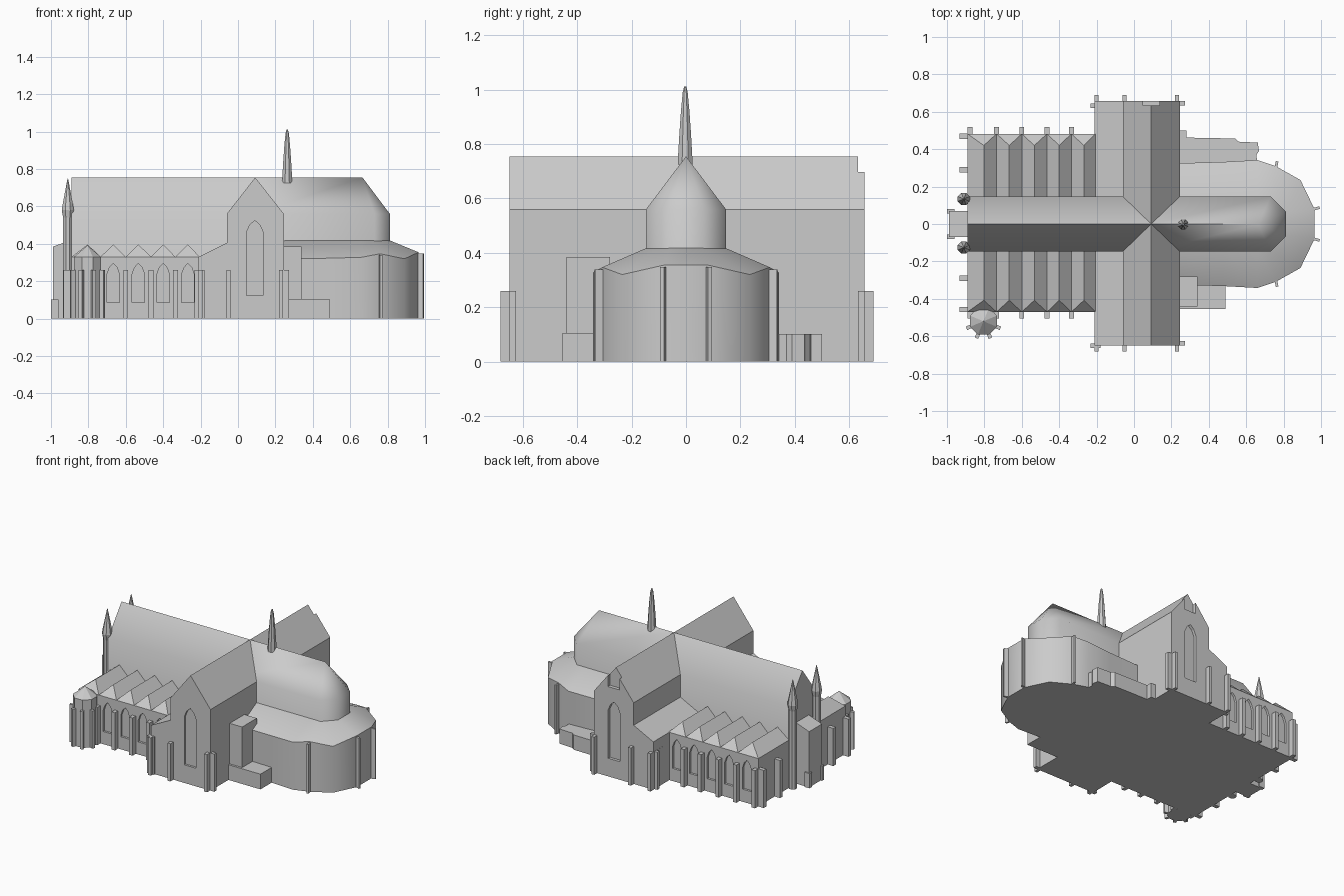
import bpy, bmesh, math
from mathutils import Vector

if "Cube" in bpy.data.objects:
    bpy.data.objects.remove(bpy.data.objects["Cube"])


def make(name, verts, faces, smooth=None):
    me = bpy.data.meshes.new(name)
    me.from_pydata([tuple(v) for v in verts], [], faces)
    bm = bmesh.new()
    bm.from_mesh(me)
    bmesh.ops.recalc_face_normals(bm, faces=bm.faces)
    bm.to_mesh(me)
    bm.free()
    ob = bpy.data.objects.new(name, me)
    bpy.context.collection.objects.link(ob)
    if smooth:
        bpy.ops.object.select_all(action='DESELECT')
        ob.select_set(True)
        bpy.context.view_layer.objects.active = ob
        bpy.ops.object.shade_smooth_by_angle(angle=math.radians(smooth))
    return ob


def loft(name, rings, smooth=None):
    """Closed rings of equal length, capped at both ends."""
    n = len(rings[0])
    verts = [v for r in rings for v in r]
    faces = [(k * n + i, k * n + (i + 1) % n, (k + 1) * n + (i + 1) % n, (k + 1) * n + i)
             for k in range(len(rings) - 1) for i in range(n)]
    faces += [tuple(range(n)), tuple(range(len(verts) - n, len(verts)))]
    return make(name, verts, faces, smooth)


def prism(name, poly, axis, a, b, smooth=None):
    place = {'X': lambda p, t: (t, p[0], p[1]),
             'Y': lambda p, t: (p[0], t, p[1]),
             'Z': lambda p, t: (p[0], p[1], t)}[axis]
    return loft(name, [[place(p, t) for p in poly] for t in (a, b)], smooth)


def box(name, x0, x1, y0, y1, z1, z0=0):
    return prism(name, [(x0, y0), (x1, y0), (x1, y1), (x0, y1)], 'Z', z0, z1)


def turned(name, x, y, profile, n=8, smooth=None):
    rings = [[(x + r * math.cos(2 * math.pi * (i + .5) / n),
               y + r * math.sin(2 * math.pi * (i + .5) / n), z) for i in range(n)]
             for r, z in profile]
    return loft(name, rings, smooth)


def cut(ob, cutter):
    cutter.hide_render = True
    mod = ob.modifiers.new("cut", 'BOOLEAN')
    mod.operation, mod.object, mod.solver = 'DIFFERENCE', cutter, 'EXACT'
    bpy.context.view_layer.objects.active = ob
    bpy.ops.object.modifier_apply(modifier=mod.name)
    bpy.data.objects.remove(cutter)


def lancet(ob, x, w, z0, z1, top, ya, yb):
    """Pointed window recess."""
    poly = [(x - w, z0), (x + w, z0), (x + w, z1), (x + w * .6, (z1 + top) / 2 + .008),
            (x, top), (x - w * .6, (z1 + top) / 2 + .008), (x - w, z1)]
    cut(ob, prism("window_cutter", poly, 'Y', ya, yb))


EAVE, RIDGE, W = 0.56, 0.755, 0.147

# nave
prism("nave", [(-W, 0), (W, 0), (W, EAVE), (0, RIDGE), (-W, EAVE)], 'X', -0.89, 0.09, 50)

# transept with its low western aisle
transept = prism("transept", [(-0.06, 0), (0.245, 0), (0.245, EAVE), (0.092, RIDGE), (-0.06, EAVE)],
                 'Y', -0.65, 0.657)
lancet(transept, 0.09, 0.045, 0.125, 0.46, 0.525, -0.7, -0.635)
lancet(transept, 0.09, 0.045, 0.125, 0.46, 0.525, 0.637, 0.7)
cut(transept, box("gable_notch_cutter", 0.047, 0.137, 0.633, 0.7, 0.8, 0.62))
prism("transept_aisle", [(-0.21, 0), (-0.06, 0), (-0.06, 0.405), (-0.21, 0.33)], 'Y', -0.65, 0.657)

# choir with polygonal apse
plan = [(0.09, -W), (0.73, -W), (0.812, -.065), (0.812, .065), (0.73, W), (0.09, W)]
verts = [(x, y, z) for z in (0, EAVE) for x, y in plan] + [(0.09, 0, RIDGE), (0.665, 0, RIDGE)]
faces = [(i, (i + 1) % 6, 6 + (i + 1) % 6, 6 + i) for i in range(6)] + [tuple(range(6))]
faces += [(6, 7, 13, 12), (7, 8, 13), (8, 9, 13), (9, 10, 13), (10, 11, 12, 13), (11, 6, 12)]
make("choir", verts, faces, 50)

# ambulatory ring around the choir with sloping roof
outer = [(0.24, .325, .32), (0.48, .332, .323), (0.66, .342, .328), (0.76, .308, .347),
         (0.89, .235, .32), (0.965, .08, .355)]
inner = [(0.24, .14), (0.48, .14), (0.66, .14), (0.725, .14), (0.768, .1), (0.807, .06)]
outer += [(x, -y, z) for x, y, z in reversed(outer)]
inner += [(x, -y) for x, y in reversed(inner)]
loft("ambulatory", [[(x, y, 0) for x, y, z in outer], outer,
                    [(x, y, 0.42) for x, y in inner]], 35)
for i, (x, y, z) in enumerate(outer):
    if i in (3, 5, 6, 8):
        d = Vector((x - 0.7, y)).normalized()
        s = Vector((-d.y, d.x)) * 0.007
        c = Vector((x, y))
        pts = [c - d * .02 - s, c + d * .028 - s, c + d * .028 + s, c - d * .02 + s]
        prism("apse_buttress", pts, 'Z', 0, z - 0.008)

# low rooms beside the choir
box("south_stair_room", 0.24, 0.34, -0.44, -0.28, 0.385)
box("south_low_room", 0.24, 0.49, -0.455, -0.3, 0.105)
prism("north_low_room", [(0.24, .3), (0.66, .3), (0.655, .37), (0.668, .39), (0.662, .435),
                         (0.56, .44), (0.54, .457), (0.28, .462), (0.28, .5), (0.24, .5)],
      'Z', 0, 0.102)

# nave aisles with a row of hipped cross roofs
valleys = [-0.89, -0.735, -0.6, -0.465, -0.335, -0.205]
peaks = [-0.803, -0.667, -0.533, -0.4, -0.268]
for side, s, edge in (("north", 1, 0.482), ("south", -1, 0.47)):
    aisle = box(side + "_aisle", -0.89, -0.2, *sorted((s * 0.1, s * edge)), 0.33)
    for x in peaks if s > 0 else peaks[1:]:
        lancet(aisle, x, 0.034, 0.087, 0.235, 0.295, *sorted((s * (edge - .015), s * .55)))
    verts, faces = [], []
    for x0, x1, p in zip(valleys, valleys[1:], peaks):
        k = len(verts)
        verts += [(x0, s * .14, .33), (x1, s * .14, .33), (x1, s * edge, .33), (x0, s * edge, .33),
                  (p, s * .14, .397), (p, s * (edge - .062), .397)]
        faces += [tuple(k + i for i in f) for f in
                  ((0, 1, 2, 3), (0, 4, 1), (0, 3, 5, 4), (1, 4, 5, 2), (3, 2, 5))]
    make(side + "_aisle_roofs", verts, faces)

    # buttresses along aisle, west front and transept
    for x in valleys[1:5] + [-0.877]:
        box(side + "_aisle_buttress", x - .013, x + .013, *sorted((s * .4, s * (edge + .036))), 0.26)
    for y in (0.29, edge - .013):
        box(side + "_west_buttress", -0.932, -0.88, s * y - .014, s * y + .014, 0.26)
    end = 0.657 if s > 0 else 0.65
    for x in (-0.2, -0.05, 0.23):
        box(side + "_transept_buttress", x - .011, x + .011,
            *sorted((s * (end - .1), s * (end + .032))), 0.26)
    y = end - .012
    box(side + "_transept_east_buttress", 0.2, 0.274, s * y - .012, s * y + .012, 0.26)
    box(side + "_transept_west_buttress", -0.232, -0.18, s * y - .024, s * y, 0.26)

    # west front turret
    turned(side + "_turret", -0.91, s * 0.13 + .004,
           [(.027, 0), (.027, .54), (.035, .58), (.03, .61), (.002, .748)])

    # little pier at the porch corner
    box(side + "_porch_pier", -1.0, -0.96, *sorted((s * .055, s * .08)), 0.102)

# west porch
prism("west_porch", [(-0.99, 0), (-0.88, 0), (-0.88, .425), (-0.99, .385)], 'Y', -0.07, 0.07)

# polygonal chapel at the south-west corner
cx, cy = -0.805, -0.52
turned("corner_chapel", cx, cy, [(.078, 0), (.078, .33), (.002, .39)])
for i in range(4, 8):
    a = 2 * math.pi * (i + .5) / 8
    d = Vector((math.cos(a), math.sin(a)))
    s, c = Vector((-d.y, d.x)) * .01, Vector((cx, cy))
    prism("chapel_buttress", [c + d * .05 - s, c + d * .098 - s, c + d * .098 + s, c + d * .05 + s],
          'Z', 0, 0.26)

# spire over the choir roof
turned("spire", 0.263, -0.003, [(.029, .725), (.028, .76), (.023, .84), (.017, .92),
                                (.01, .99), (.004, 1.012)], 8, 30)
